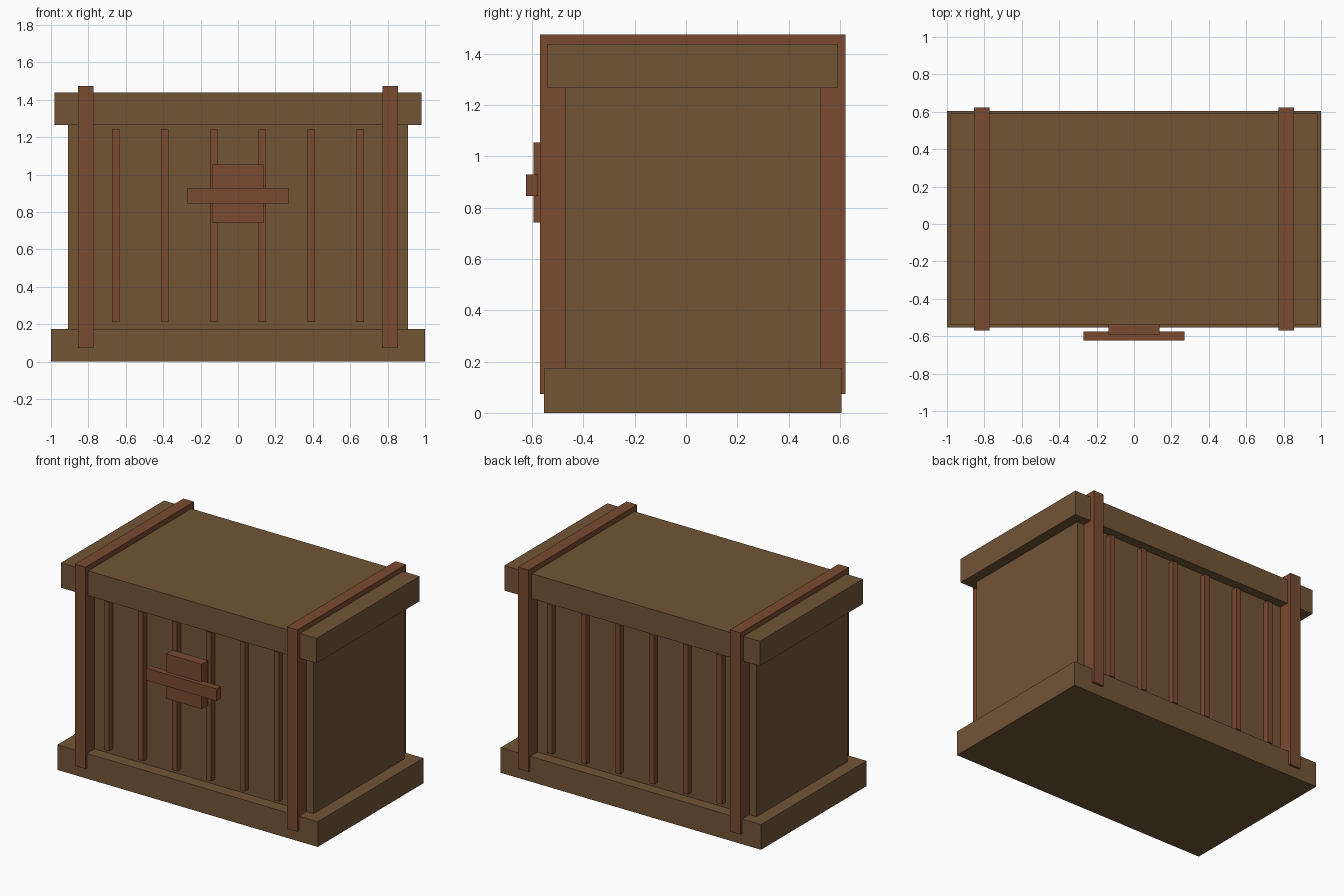
import bpy

if "Cube" in bpy.data.objects:
    bpy.data.objects.remove(bpy.data.objects["Cube"])


def material(name, color):
    m = bpy.data.materials.new(name)
    m.diffuse_color = (*color, 1)
    m.use_nodes = True
    m.node_tree.nodes["Principled BSDF"].inputs["Base Color"].default_value = m.diffuse_color
    return m


WOOD = material("brown_wood", (0.17, 0.09, 0.037))
TRIM = material("red_brown_trim", (0.195, 0.07, 0.03))


def box(name, x, y, z, mat):
    """Flat box from (min, max) ranges on each axis."""
    bpy.ops.mesh.primitive_cube_add(size=1, location=[sum(r) / 2 for r in (x, y, z)])
    ob = bpy.context.object
    ob.name = name
    ob.scale = [r[1] - r[0] for r in (x, y, z)]
    bpy.ops.object.transform_apply(location=False, rotation=False, scale=True)
    ob.data.materials.append(mat)
    return ob


# Chest: base plinth, body and overhanging lid
box("base", (-1, 1), (-0.553, 0.605), (0, 0.175), WOOD)
box("body", (-0.91, 0.91), (-0.47, 0.526), (0.17, 1.27), WOOD)
box("lid", (-0.982, 0.982), (-0.54, 0.591), (1.265, 1.438), WOOD)

# Straps around the chest, one at each end
for side, cx in (("left", -0.814), ("right", 0.814)):
    box(f"strap_{side}", (cx - 0.041, cx + 0.041), (-0.569, 0.622), (0.073, 1.474), TRIM)

# Upright slats on the front and back faces
for face, y in (("front", (-0.51, -0.46)), ("back", (0.516, 0.566))):
    for i in range(6):
        cx = (i - 2.5) * 0.261
        box(f"slat_{face}_{i + 1}", (cx - 0.02, cx + 0.02), y, (0.211, 1.245), TRIM)

# Latch on the front
box("latch_plate", (-0.137, 0.137), (-0.594, -0.525), (0.742, 1.053), TRIM)
box("latch_bar", (-0.271, 0.271), (-0.623, -0.576), (0.845, 0.929), TRIM)
